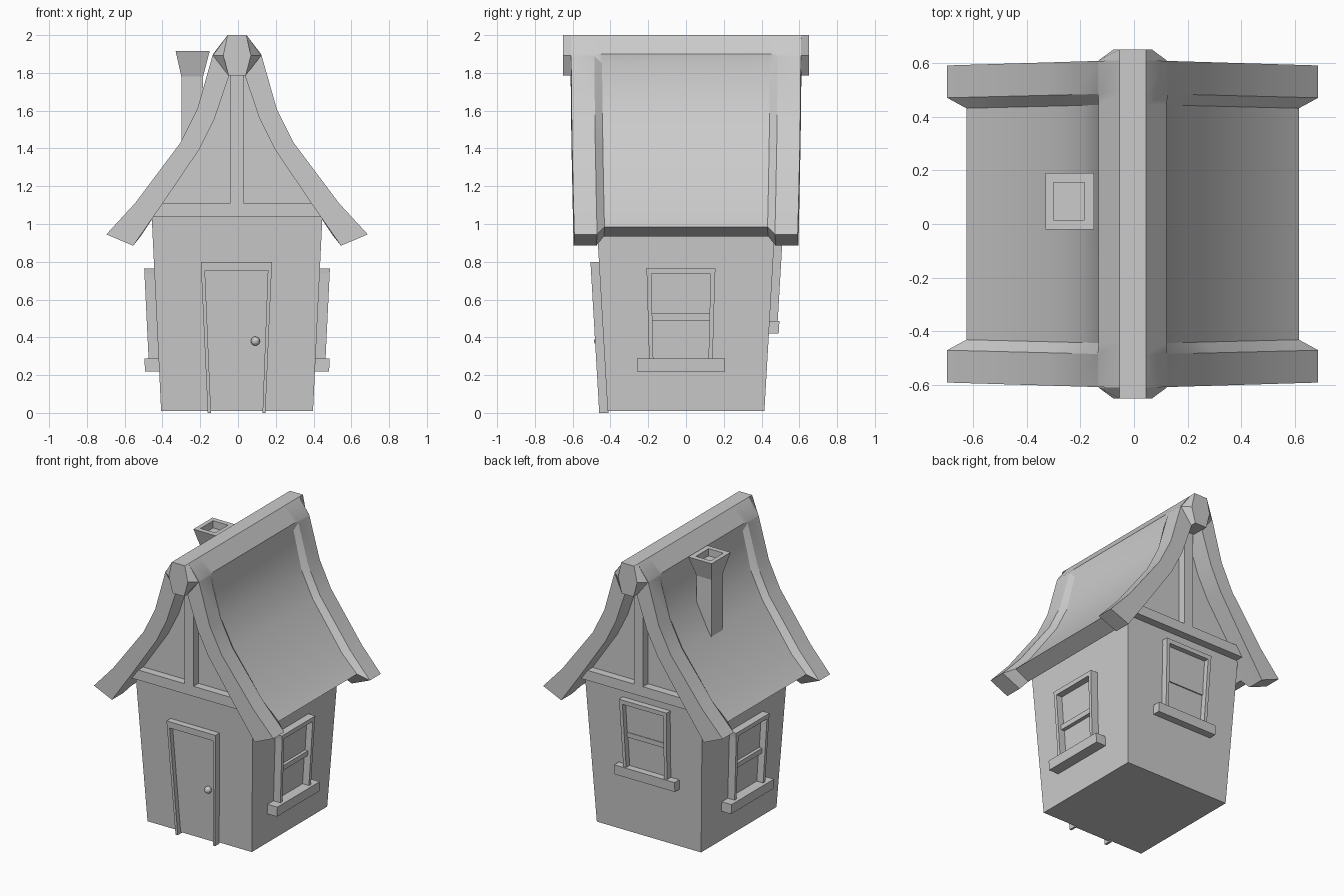
import bpy, bmesh
from mathutils import Vector

if "Cube" in bpy.data.objects:
    bpy.data.objects.remove(bpy.data.objects["Cube"])

CX = -0.005  # house centre line


def make(name, shells, smooth=False):
    """shells: list of stacks of equal-length rings, lofted and capped at both ends."""
    bm = bmesh.new()
    for rings in shells:
        vs = [[bm.verts.new(p) for p in r] for r in rings]
        n = len(vs[0])
        for a, b in zip(vs, vs[1:]):
            for i in range(n):
                j = (i + 1) % n
                bm.faces.new((a[i], a[j], b[j], b[i]))
        bm.faces.new(vs[0])
        bm.faces.new(vs[-1][::-1])
    bmesh.ops.recalc_face_normals(bm, faces=bm.faces)
    me = bpy.data.meshes.new(name)
    bm.to_mesh(me)
    bm.free()
    ob = bpy.data.objects.new(name, me)
    bpy.context.collection.objects.link(ob)
    if smooth:
        bpy.ops.object.select_all(action='DESELECT')
        ob.select_set(True)
        bpy.context.view_layer.objects.active = ob
        bpy.ops.object.shade_smooth_by_angle(angle=0.5)
    return ob


def rect(x0, x1, y0, y1, z):
    return [(x0, y0, z), (x1, y0, z), (x1, y1, z), (x0, y1, z)]


def sym(half, yf):
    """Mirror a half profile of (x, z); yf gives y for each |x|."""
    return ([(CX + x, yf(x), z) for x, z in half] +
            [(CX - x, yf(x), z) for x, z in half[::-1]])


# Leaning wall surfaces: point at u along the wall, height z, w out of the wall
def wall_x(z): return 0.402 + 0.0485 * (z - 0.01)
def wall_y(z): return 0.415 + 0.058 * (z - 0.01)


def on_wall(side, u, z, w):
    if side in ('left', 'right'):
        s = 1 if side == 'right' else -1
        return (CX + s * (wall_x(z) + w), u, z)
    s = 1 if side == 'back' else -1
    return (u, s * (wall_y(z) + w), z)


def slabs(name, side, quads, w0, w1):
    make(name, [[[on_wall(side, u, z, w) for u, z in q] for w in (w0, w1)] for q in quads])


def box(u0, u1, z0, z1):
    return [(u0, z0), (u1, z0), (u1, z1), (u0, z1)]


# Tapered house body
make('walls', [[rect(CX - wall_x(z), CX + wall_x(z), -wall_y(z), wall_y(z), z)
                for z in (0.01, 1.04)]])

# Gable walls under the roof
gable = [(0.06, 1.85), (0.15, 1.57), (0.235, 1.40), (0.44, 1.09), (0.452, 1.04)]
make('gable', [[sym(gable, lambda x, y=y: y) for y in (-0.475, 0.475)]])

# Roof: raised bargeboard bands at both ends, recessed curved panel between
top = [(0.05, 2.0), (0.127, 1.90)]
under = [(0.40, 1.10), (0.20, 1.395), (0.12, 1.555), (0.042, 1.785)]
band = top + [(0.131, 1.888), (0.21, 1.61), (0.30, 1.43), (0.54, 1.11),
              (0.692, 0.945), (0.55, 0.885)] + under
panel = top + [(0.122, 1.85), (0.185, 1.59), (0.275, 1.41), (0.505, 1.095),
               (0.62, 0.985), (0.51, 0.935)] + under
stations = [(0.612, 0.03, band), (0.488, 0.025, band), (0.447, 0.025, panel)]
rings = [sym(p, lambda x, y=y, k=k: -(y - k * x)) for y, k, p in stations]
rings += [sym(p, lambda x, y=y, k=k: y - k * x) for y, k, p in stations[::-1]]
make('roof', [rings], smooth=True)

# Tapered ridge beam ends
for side, s in (('front', -1), ('back', 1)):
    make(f'ridge_end_{side}', [[
        sym([(0.05, 2.0), (m, 1.892), (0.045, 1.785)], lambda x, y=y: s * y)
        for y, m in ((0.60, 0.127), (0.61, 0.127), (0.65, 0.073))]])

# Gable timbers
for side, s in (('front', -1), ('back', 1)):
    ya, yb = s * 0.46, s * 0.53
    make(f'gable_timber_{side}', [
        [rect(CX - 0.45, CX + 0.45, ya, yb, 1.04), rect(CX - 0.425, CX + 0.425, ya, yb, 1.11)],
        [rect(-0.04, 0.028, ya, yb, 1.11), rect(-0.04, 0.028, ya, yb, 1.82)]])

# Chimney with flared top and sunken flue
make('chimney', [[
    rect(-0.30, -0.185, 0.02, 0.15, 1.30),
    rect(-0.30, -0.185, 0.02, 0.15, 1.78),
    rect(-0.33, -0.15, -0.02, 0.19, 1.915),
    rect(-0.30, -0.185, 0.015, 0.155, 1.915),
    rect(-0.30, -0.185, 0.015, 0.155, 1.865)]])

# Door, frame and knob
slabs('door_frame', 'front', [
    [(-0.16, 0), (-0.143, 0), (-0.175, 0.755), (-0.195, 0.755)],
    [(0.13, 0), (0.145, 0), (0.178, 0.755), (0.158, 0.755)],
    [(-0.195, 0.755), (0.178, 0.755), (0.18, 0.80), (-0.197, 0.80)]], -0.005, 0.045)
slabs('door', 'front', [[(-0.145, 0.01), (0.132, 0.01), (0.16, 0.757), (-0.177, 0.757)]],
      -0.02, 0.012)
bpy.ops.mesh.primitive_uv_sphere_add(segments=12, ring_count=8, radius=0.024,
                                     location=on_wall('front', 0.092, 0.38, 0.026))
bpy.context.object.name = 'door_knob'


# Sash windows: tapered frame, sill, cross rail, two panes
def window(side, c, z0, depth, sill, rail):
    def q(pts): return [(c + u, z0 + z) for u, z in pts]
    jamb = [(-0.168, 0.06), (-0.146, 0.06), (-0.157, 0.515), (-0.181, 0.515)]
    slabs(f'window_frame_{side}', side, [
        q(jamb), q([(-u, z) for u, z in jamb]),
        q([(-0.181, 0.515), (0.181, 0.515), (0.184, 0.545), (-0.184, 0.545)])], -0.005, depth)
    slabs(f'window_sill_{side}', side, [q(box(-0.233, 0.233, 0, 0.067))], -0.01, sill)
    slabs(f'window_rail_{side}', side, [q(box(-0.158, 0.158, 0.27, 0.305))], -0.01, rail)
    slabs(f'window_lower_pane_{side}', side, [q(box(-0.155, 0.155, 0.06, 0.28))], -0.02, 0.004)
    slabs(f'window_upper_pane_{side}', side, [q(box(-0.16, 0.16, 0.28, 0.52))], -0.02, 0.008)


for side in ('left', 'right'):
    window(side, -0.027, 0.22, 0.053, 0.075, 0.03)
window('back', -0.025, 0.42, 0.043, 0.052, 0.012)
